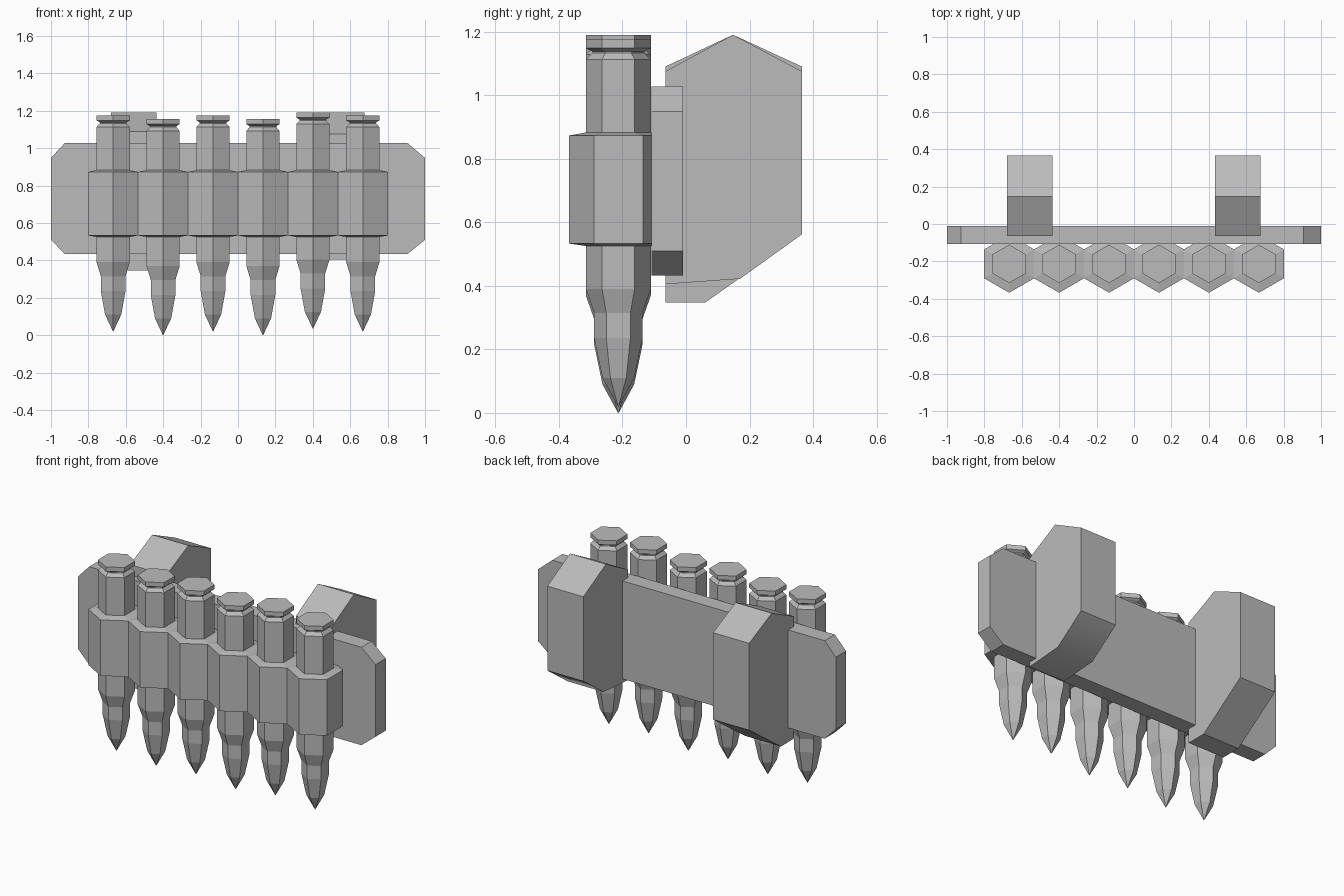
import bpy
import math

if "Cube" in bpy.data.objects:
    bpy.data.objects.remove(bpy.data.objects["Cube"], do_unlink=True)

grey = bpy.data.materials.new("plain grey")
grey.use_nodes = True
tone = (0.5, 0.5, 0.5, 1)
grey.diffuse_color = tone
grey.node_tree.nodes["Principled BSDF"].inputs["Base Color"].default_value = tone


def make(name, verts, faces, location=(0, 0, 0)):
    mesh = bpy.data.meshes.new(name)
    mesh.from_pydata(verts, [], faces)
    mesh.materials.append(grey)
    obj = bpy.data.objects.new(name, mesh)
    obj.location = location
    bpy.context.collection.objects.link(obj)
    return obj


def hex_lathe(name, profile, location):
    """Six-sided turned solid from (radius, height) pairs, bottom to top."""
    n = 6
    verts = [(r * math.sin(k * math.tau / n), -r * math.cos(k * math.tau / n), z)
             for r, z in profile for k in range(n)]
    faces = [(i * n + k, i * n + (k + 1) % n, (i + 1) * n + (k + 1) % n, (i + 1) * n + k)
             for i in range(len(profile) - 1) for k in range(n)]
    last = (len(profile) - 1) * n
    faces += [tuple(reversed(range(n))), tuple(range(last, last + n))]
    return make(name, verts, faces, location)


def extrude(name, outline, axis, low, high):
    """Prism from a counter-clockwise outline, along x (y, z) or y (x, z)."""
    n = len(outline)
    if axis == "x":
        verts = [(d, a, b) for d in (low, high) for a, b in outline]
    else:
        verts = [(a, d, b) for d in (high, low) for a, b in outline]
    faces = [(k, (k + 1) % n, n + (k + 1) % n, n + k) for k in range(n)]
    faces += [tuple(reversed(range(n))), tuple(range(n, 2 * n))]
    return make(name, verts, faces)


# Row of cartridges in hexagonal holders
cartridge = [(0.001, 0), (0.05, 0.09), (0.076, 0.215), (0.076, 0.295), (0.1025, 0.37),
             (0.1025, 1.093), (0.082, 1.112), (0.082, 1.118), (0.1025, 1.128), (0.1025, 1.155)]
holder = [(0.1, 0.525), (0.1545, 0.533), (0.1545, 0.873), (0.1, 0.883)]
lifts = [0.02, 0, 0.02, 0, 0.035, 0.02]
for i, lift in enumerate(lifts):
    x = (i - 2.5) * 0.267
    hex_lathe(f"cartridge_{i + 1}", cartridge, (x, -0.213, lift))
    hex_lathe(f"holder_{i + 1}", holder, (x, -0.213, 0))

# Backing plate with clipped corners
extrude("backing_plate",
        [(-0.925, 0.433), (0.905, 0.433), (1, 0.51), (1, 0.948),
         (0.905, 1.028), (-0.925, 1.028), (-1, 0.948), (-1, 0.51)],
        "y", -0.108, -0.01)

# Two clips behind the plate
extrude("right_clip",
        [(-0.065, 0.347), (0.06, 0.347), (0.365, 0.562),
         (0.365, 1.09), (0.148, 1.19), (-0.065, 1.09)],
        "x", -0.68, -0.437)
left_clip = extrude("left_clip",
                    [(-0.065, 0.405), (0.17, 0.422), (0.365, 0.562),
                     (0.365, 1.075), (0.148, 1.19), (-0.065, 1.075)],
                    "x", 0.434, 0.676)

# Soft bend under the left clip
for face in left_clip.data.polygons[:2]:
    face.use_smooth = True
